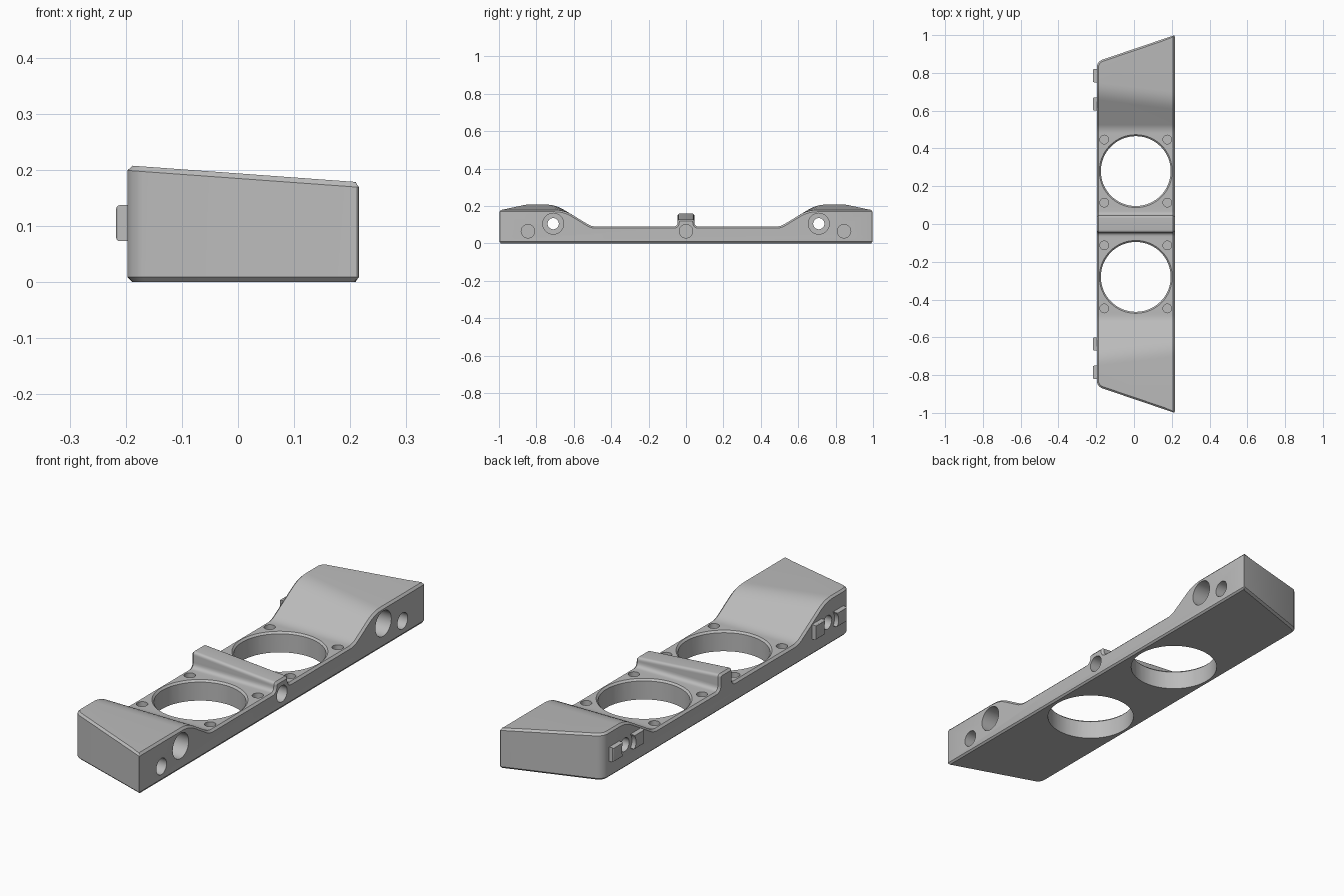
import bpy, bmesh, math
from mathutils import Vector, Matrix

if "Cube" in bpy.data.objects:
    bpy.data.objects.remove(bpy.data.objects["Cube"], do_unlink=True)

grey = bpy.data.materials.new("plain grey")
grey.use_nodes = True
colour = (0.5, 0.5, 0.5, 1)
grey.diffuse_color = colour
grey.node_tree.nodes["Principled BSDF"].inputs["Base Color"].default_value = colour

X0, X1 = -0.197, 0.216        # side walls of the body
XC = 0.5 * (X0 + X1)


def make_object(name, bm):
    bmesh.ops.recalc_face_normals(bm, faces=bm.faces)
    mesh = bpy.data.meshes.new(name)
    bm.to_mesh(mesh)
    bm.free()
    ob = bpy.data.objects.new(name, mesh)
    bpy.context.collection.objects.link(ob)
    mesh.materials.append(grey)
    return ob


def cylinder(bm, start, end, r1, r2=None, segs=32):
    """Cylinder or cone between two points."""
    a, b = Vector(start), Vector(end)
    d = b - a
    m = Matrix.Translation((a + b) / 2) @ d.to_track_quat('Z', 'Y').to_matrix().to_4x4()
    bmesh.ops.create_cone(bm, cap_ends=True, segments=segs, radius1=r1,
                          radius2=r1 if r2 is None else r2, depth=d.length, matrix=m)


def rounded(points, steps=5):
    """Round each (y, z, cut) corner with a short curve."""
    out, n = [], len(points)
    for i, (y, z, cut) in enumerate(points):
        p = Vector((y, z))
        if cut == 0:
            out.append(p)
            continue
        a = p + (Vector(points[i - 1][:2]) - p).normalized() * cut
        b = p + (Vector(points[(i + 1) % n][:2]) - p).normalized() * cut
        for k in range(steps + 1):
            t = k / steps
            out.append(a * (1 - t) ** 2 + p * 2 * t * (1 - t) + b * t * t)
    return out


def section(y_end, y_peak, z_top, z_ridge):
    """Lengthwise profile, mirrored about the middle."""
    half = [(y_end, 0, 0), (y_end, z_top, 0), (y_peak, z_top, 0.05), (0.505, 0.09, 0.025),
            (0.045, 0.09, 0.022), (0.045, z_ridge, 0.014)]
    return rounded(half + [(-y, z, c) for y, z, c in reversed(half)])


def boolean_cut(target, cutter):
    cutter.hide_render = True
    mod = target.modifiers.new("cut", 'BOOLEAN')
    mod.operation = 'DIFFERENCE'
    mod.solver = 'EXACT'
    mod.object = cutter
    bpy.ops.object.select_all(action='DESELECT')
    bpy.context.view_layer.objects.active = target
    target.select_set(True)
    bpy.ops.object.modifier_apply(modifier=mod.name)
    bpy.data.objects.remove(cutter, do_unlink=True)


# Body: two profiles joined across the width, with raised slanted ends
bm = bmesh.new()
near = [bm.verts.new((X0, p.x, p.y)) for p in section(0.86, 0.70, 0.208, 0.16)]
far = [bm.verts.new((X1, p.x, p.y)) for p in section(1.0, 0.65, 0.178, 0.128)]
bm.faces.new(near)
bm.faces.new(far)
for i in range(len(near)):
    j = (i + 1) % len(near)
    bm.faces.new((near[i], near[j], far[j], far[i]))
bmesh.ops.recalc_face_normals(bm, faces=bm.faces)


# Round the upright corners
def upright(e, x):
    a, b = (v.co for v in e.verts)
    return (abs(a.x - x) < 1e-4 and abs(b.x - x) < 1e-4 and abs(a.y - b.y) < 1e-4
            and abs(a.y) > 0.8)


for x, size, segs in ((X0, 0.03, 6), (X1, 0.008, 3)):
    bmesh.ops.bevel(bm, geom=[e for e in bm.edges if upright(e, x)], offset=size,
                    segments=segs, profile=0.5, affect='EDGES', clamp_overlap=False)
bm.normal_update()


# Chamfer where the walls meet the top and the bottom
def is_wall(f):
    return abs(f.normal.z) < 0.02 and (abs(f.normal.x) > 0.2 or
                                       abs(f.calc_center_median().y) > 0.8)


rim = [e for e in bm.edges if len(e.link_faces) == 2
       and is_wall(e.link_faces[0]) != is_wall(e.link_faces[1])]
bmesh.ops.bevel(bm, geom=rim, offset=0.009, segments=1, affect='EDGES', clamp_overlap=False)
body = make_object("body", bm)

# Large round openings, screw holes, side sockets and counterbores
bm = bmesh.new()
for s in (-1, 1):
    cylinder(bm, (XC, s * 0.28, -0.1), (XC, s * 0.28, 0.3), 0.185, segs=64)
    for dx in (-0.167, 0.167):
        for dy in (-0.167, 0.167):
            x, y = XC + dx, s * 0.28 + dy
            cylinder(bm, (x, y, 0.04), (x, y, 0.14), 0.023)
    cylinder(bm, (X1 - 0.1, s * 0.845, 0.065), (X1 + 0.1, s * 0.845, 0.065), 0.036)
    cylinder(bm, (X1 - 0.1, s * 0.71, 0.105), (X1 + 0.1, s * 0.71, 0.105), 0.056)
cylinder(bm, (X1 - 0.1, 0, 0.065), (X1 + 0.1, 0, 0.065), 0.036)
boolean_cut(body, make_object("hole_cutter", bm))

# Through bores and the chamfers of the large openings
bm = bmesh.new()
for s in (-1, 1):
    cylinder(bm, (-0.4, s * 0.71, 0.105), (0.4, s * 0.71, 0.105), 0.03)
    cylinder(bm, (XC, s * 0.28, 0.08), (XC, s * 0.28, 0.1), 0.183, 0.203, segs=64)
boolean_cut(body, make_object("bore_cutter", bm))

# Locating tabs either side of each bore, hollowed around it
tabs = []
for s, end in ((-1, "front"), (1, "back")):
    for d, place in ((-1, "inner"), (1, "outer")):
        bm = bmesh.new()
        bmesh.ops.create_cube(bm, size=1, matrix=Matrix.Translation(
            (X0 - 0.005, s * (0.71 + d * 0.075), 0.105)) @ Matrix.Diagonal((0.03, 0.07, 0.064, 1)))
        edges = [e for e in bm.edges if all(v.co.x < X0 - 0.01 for v in e.verts)]
        bmesh.ops.bevel(bm, geom=edges, offset=0.006, segments=3, profile=0.5, affect='EDGES')
        tab = make_object(f"{end}_{place}_tab", bm)
        cut = bmesh.new()
        cylinder(cut, (-0.3, s * 0.71, 0.105), (-0.1, s * 0.71, 0.105), 0.05)
        boolean_cut(tab, make_object("tab_cutter", cut))
        tabs.append(tab)

# Smooth the rounded areas and keep the creases sharp
bpy.ops.object.select_all(action='DESELECT')
for ob in [body] + tabs:
    ob.select_set(True)
bpy.context.view_layer.objects.active = body
bpy.ops.object.shade_smooth_by_angle(angle=math.radians(30))
